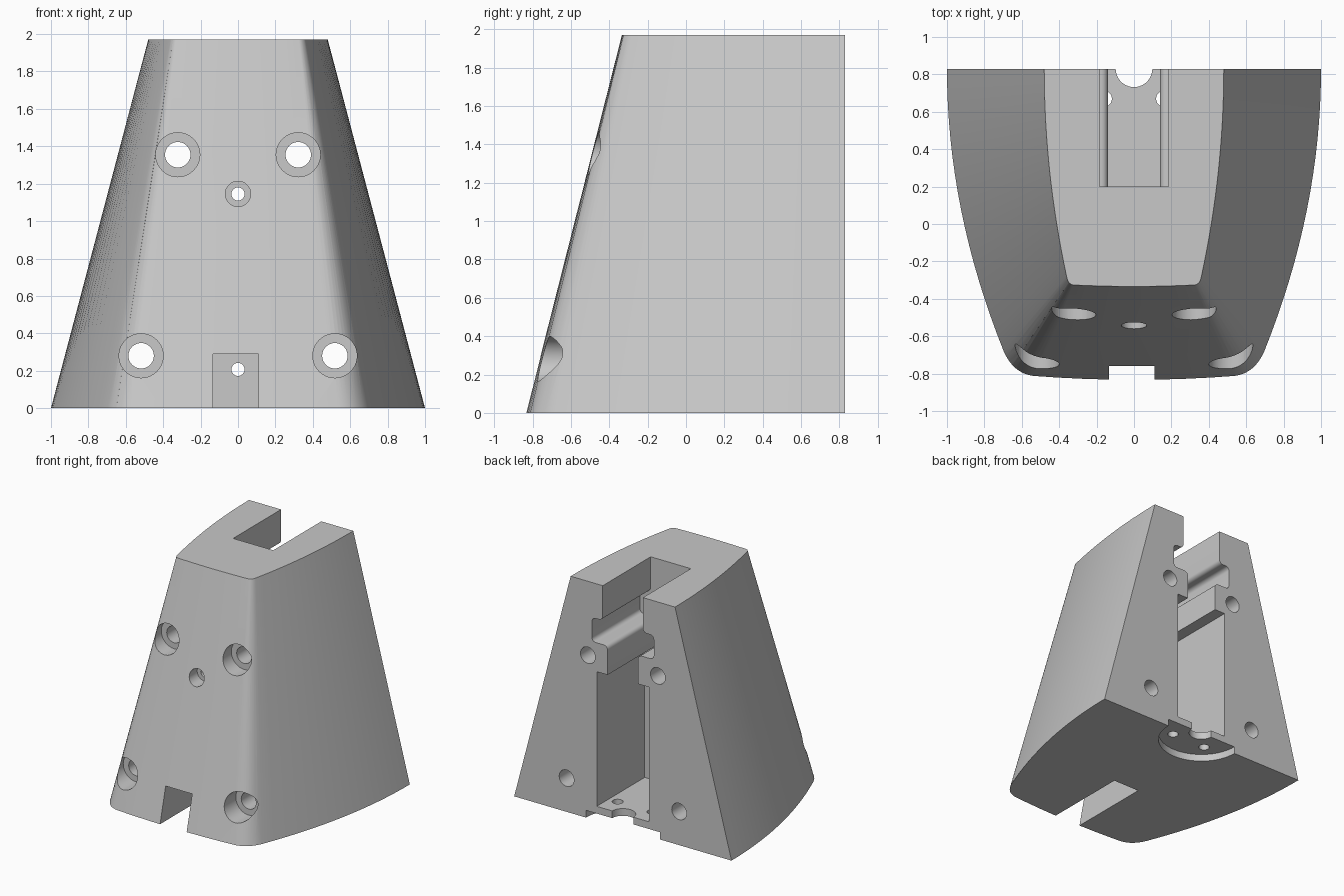
import bpy, bmesh, math
from mathutils import Matrix, Vector

HEIGHT, BACK = 1.97, 0.83

if "Cube" in bpy.data.objects:
    bpy.data.objects.remove(bpy.data.objects["Cube"], do_unlink=True)

grey = bpy.data.materials.new("light grey")
grey.use_nodes = True
colour = (0.58, 0.58, 0.58, 1)
grey.diffuse_color = colour
grey.node_tree.nodes["Principled BSDF"].inputs["Base Color"].default_value = colour


def make(name, bm):
    bmesh.ops.recalc_face_normals(bm, faces=bm.faces)
    mesh = bpy.data.meshes.new(name)
    bm.to_mesh(mesh)
    bm.free()
    mesh.materials.append(grey)
    obj = bpy.data.objects.new(name, mesh)
    bpy.context.scene.collection.objects.link(obj)
    return obj


def outline(width, bow, start, corner, end, front):
    """Bowed side, rounded front corner and slightly bowed front, mirrored."""
    half = []
    for i in range(16):
        y = BACK + (start - BACK) * i / 16
        half.append(Vector((width - bow * (BACK - y) ** 2, y)))
    a = Vector((width - bow * (BACK - start) ** 2, start))
    b, c = Vector(corner), Vector(end)
    for i in range(9):
        t = i / 8
        half.append(a * (1 - t) ** 2 + b * 2 * t * (1 - t) + c * t * t)
    for s in (0.75, 0.5, 0.25):
        half.append(Vector((c.x * s, front + (c.y - front) * s * s)))
    left = [Vector((-p.x, p.y)) for p in reversed(half)]
    return half + [Vector((0, front))] + left


# Tapered body lofted between the base and top outlines
bm = bmesh.new()
base = outline(1.0, 0.133, -0.68, (0.645, -0.798), (0.54, -0.812), -0.833)
top = outline(0.48, 0.097, -0.28, (0.353, -0.322), (0.325, -0.326), -0.334)
low = [bm.verts.new((p.x, p.y, 0)) for p in base]
high = [bm.verts.new((p.x, p.y, HEIGHT)) for p in top]
bm.faces.new(low)
bm.faces.new(high)
for i in range(len(low)):
    j = (i + 1) % len(low)
    bm.faces.new((low[i], low[j], high[j], high[i]))
body = make("tapered_body", bm)


def cut(bm):
    """Subtract a shape from the body and discard the cutter."""
    tool = make("cutter", bm)
    tool.hide_render = True
    mod = body.modifiers.new("cut", "BOOLEAN")
    mod.operation, mod.solver, mod.object = "DIFFERENCE", "EXACT", tool
    bpy.ops.object.select_all(action="DESELECT")
    bpy.context.view_layer.objects.active = body
    body.select_set(True)
    bpy.ops.object.modifier_apply(modifier=mod.name)
    bpy.data.objects.remove(tool, do_unlink=True)


def box(x0, x1, y0, y1, z0, z1):
    bm = bmesh.new()
    size = Matrix.Diagonal((x1 - x0, y1 - y0, z1 - z0, 1))
    mid = Matrix.Translation(((x0 + x1) / 2, (y0 + y1) / 2, (z0 + z1) / 2))
    bmesh.ops.create_cube(bm, size=1, matrix=mid @ size)
    return bm


def cylinder(start, end, radius, sides=40):
    bm = bmesh.new()
    a, b = Vector(start), Vector(end)
    turn = (b - a).to_track_quat("Z", "Y").to_matrix().to_4x4()
    bmesh.ops.create_cone(bm, cap_ends=True, segments=sides, radius1=radius,
                          radius2=radius, depth=(b - a).length,
                          matrix=Matrix.Translation((a + b) / 2) @ turn)
    return bm


# Stepped rear channel, with rounded corners around the upper side grooves
steps = [(0.24, 0.12), (0.24, 1.24), (0.14, 1.24), (0.14, 1.48),
         (0.285, 1.48), (0.285, 1.68), (0.185, 1.68), (0.185, 2.1)]
bm = bmesh.new()
profile = steps + [(-x, z) for x, z in reversed(steps)]
face = bm.faces.new([bm.verts.new((x, 0.2, z)) for x, z in profile])
ext = bmesh.ops.extrude_face_region(bm, geom=[face])
bmesh.ops.translate(bm, vec=(0, 0.8, 0),
                    verts=[v for v in ext["geom"] if isinstance(v, bmesh.types.BMVert)])
rounded = [e for e in bm.edges
           if abs(e.verts[0].co.y - e.verts[1].co.y) > 0.5
           and 1.4 < e.verts[0].co.z < 1.75]
bmesh.ops.bevel(bm, geom=rounded, offset=0.035, segments=5, profile=0.5,
                affect="EDGES")
cut(bm)

# Front cable notch
cut(box(-0.135, 0.11, -1, -0.11, -0.1, 0.29))

# Half-round recess and cable opening under the rear channel
cut(cylinder((0, BACK, -0.1), (0, BACK, 0.06), 0.34, 64))
cut(cylinder((0, BACK, -0.05), (0, BACK, 0.2), 0.098))

# Counterbored mounting holes and floor screw holes
for side in (-1, 1):
    for x, z, floor in ((0.322, 1.355, -0.38), (0.518, 0.28, -0.6)):
        cut(cylinder((side * x, -1, z), (side * x, floor, z), 0.118))
        cut(cylinder((side * x, -0.9, z), (side * x, 1, z), 0.068))
    cut(cylinder((side * 0.16, 0.67, -0.05), (side * 0.16, 0.67, 0.2), 0.042, 24))

# Central counterbored hole and the small hole behind the notch
cut(cylinder((0, -1, 1.145), (0, -0.44, 1.145), 0.068))
for z in (1.145, 0.207):
    cut(cylinder((0, -0.9, z), (0, 0.5, z), 0.035, 24))

# Smooth curved walls, crisp machined edges
bpy.ops.object.select_all(action="DESELECT")
body.select_set(True)
bpy.context.view_layer.objects.active = body
bpy.ops.object.shade_smooth_by_angle(angle=math.radians(30))
